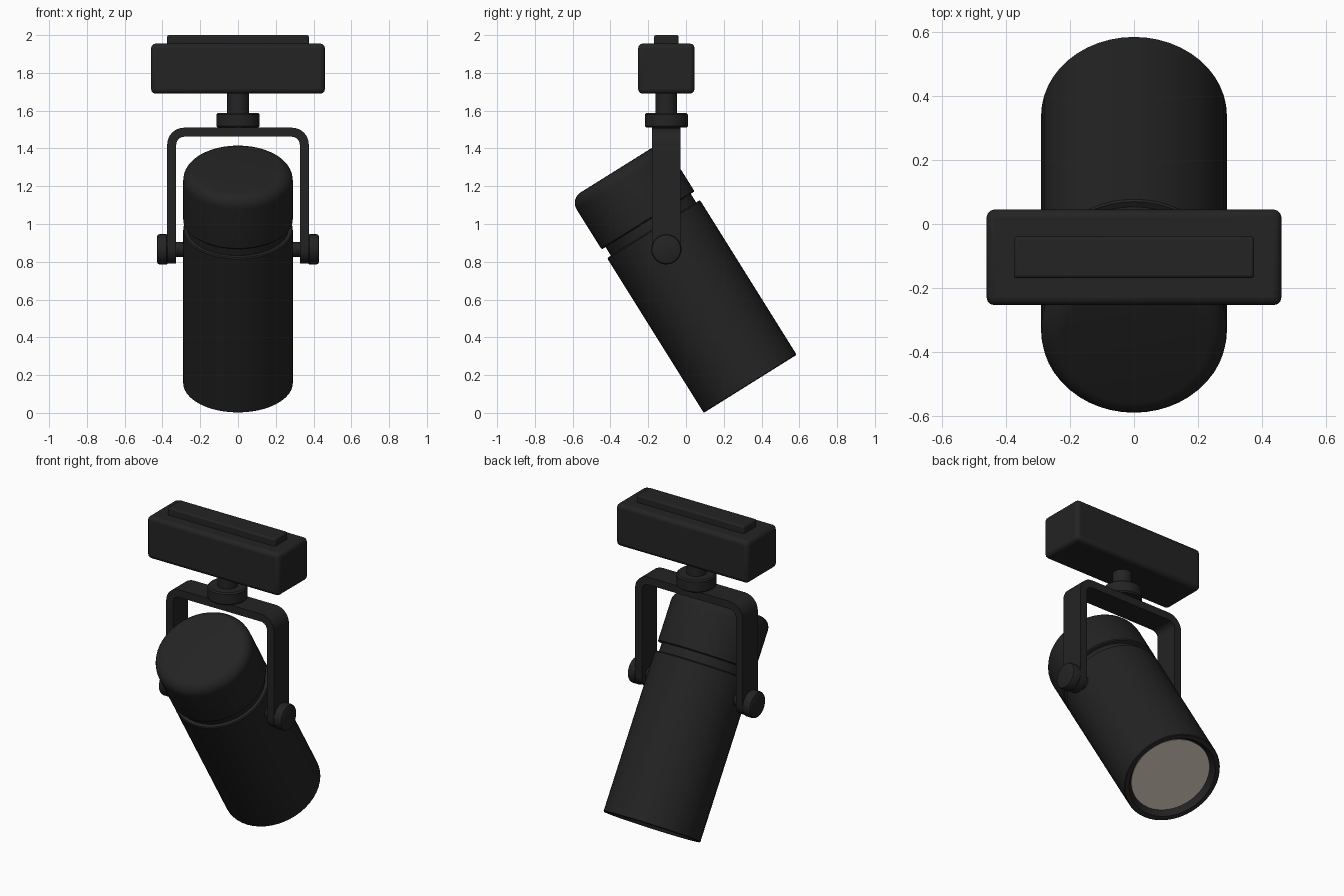
import bpy, bmesh
from math import sin, cos, pi, radians
from mathutils import Matrix, Vector

if "Cube" in bpy.data.objects:
    bpy.data.objects.remove(bpy.data.objects["Cube"])

Y0, ZP = -0.104, 0.866        # swivel axis y, pivot height
TILT = radians(32)


def material(name, color):
    m = bpy.data.materials.new(name)
    m.diffuse_color = color
    m.use_nodes = True
    m.node_tree.nodes["Principled BSDF"].inputs["Base Color"].default_value = m.diffuse_color
    return m


BLACK = material("black_metal", (0.017, 0.017, 0.017, 1))
GLASS = material("warm_lens", (0.55, 0.48, 0.41, 1))


def finish(name, bm, mat=BLACK, matrix=Matrix(), bevel=0, angle=35):
    bmesh.ops.recalc_face_normals(bm, faces=bm.faces)
    me = bpy.data.meshes.new(name)
    bm.to_mesh(me)
    bm.free()
    ob = bpy.data.objects.new(name, me)
    bpy.context.collection.objects.link(ob)
    me.materials.append(mat)
    ob.matrix_world = matrix
    bpy.ops.object.select_all(action='DESELECT')
    ob.select_set(True)
    bpy.context.view_layer.objects.active = ob
    bpy.ops.object.shade_smooth_by_angle(angle=radians(angle))
    if bevel:
        b = ob.modifiers.new("bevel", 'BEVEL')
        b.width, b.segments, b.limit_method = bevel, 3, 'ANGLE'
    return ob


def lathe(name, profile, matrix, mat=BLACK, n=48):
    """Revolve (radius, height) points about z, capping both ends."""
    bm = bmesh.new()
    rings = [[bm.verts.new((r * cos(2 * pi * i / n), r * sin(2 * pi * i / n), h))
              for i in range(n)] for r, h in profile]
    for a, b in zip(rings, rings[1:]):
        for i in range(n):
            j = (i + 1) % n
            bm.faces.new((a[i], a[j], b[j], b[i]))
    bm.faces.new(rings[0])
    bm.faces.new(rings[-1])
    return finish(name, bm, mat, matrix)


def box(name, size, centre, bevel):
    bm = bmesh.new()
    bmesh.ops.create_cube(bm, size=1)
    bmesh.ops.scale(bm, vec=size, verts=bm.verts)
    return finish(name, bm, matrix=Matrix.Translation(centre), bevel=bevel)


# Lamp head: can, groove and rounded rear cap, tilted about x
head = Matrix.Translation((0, 0.34, 0.154)) @ Matrix.Rotation(TILT, 4, 'X')
cap = [(0.225 + 0.065 * cos(a), 1.27 + 0.065 * sin(a))
       for a in [i * pi / 12 for i in range(7)]]
lathe("lamp_housing", [(0.238, 0.035), (0.262, 0.0), (0.286, 0.0), (0.29, 0.004),
                       (0.29, 0.96), (0.285, 0.966), (0.266, 0.966), (0.266, 1.02),
                       (0.285, 1.02), (0.29, 1.026)] + cap, head)
lathe("lens", [(0.237, 0.03), (0.237, 0.034)], head, GLASS)

# Yoke: flat U-strap with rounded corners and round ends
X, TOP, R, T, W = 0.375, 1.51, 0.09, 0.048, 0.075
half = []                                   # (outer, inner, half width) from end to top
for i in range(9):
    a = -pi / 2 * (1 - i / 8) + (0.05 if i == 0 else 0)
    z = ZP + W * sin(a)
    half.append(((X, z), (X - T, z), W * cos(a)))
for i in range(9):
    a = pi / 2 * i / 8
    c, s, cx, cz = cos(a), sin(a), X - R, TOP - R
    half.append(((cx + R * c, cz + R * s), (cx + (R - T) * c, cz + (R - T) * s), W))
sections = half + [((-o[0], o[1]), (-i[0], i[1]), w) for o, i, w in reversed(half)]
bm = bmesh.new()
loops = [[bm.verts.new(p) for p in ((o[0], Y0 - w, o[1]), (o[0], Y0 + w, o[1]),
                                    (i[0], Y0 + w, i[1]), (i[0], Y0 - w, i[1]))]
         for o, i, w in sections]
for a, b in zip(loops, loops[1:]):
    for k in range(4):
        m = (k + 1) % 4
        bm.faces.new((a[k], a[m], b[m], b[k]))
bm.faces.new(loops[0])
bm.faces.new(loops[-1])
finish("yoke", bm)

# Pivot pins and tightening knobs on both sides
for side, s in (("right", 1), ("left", -1)):
    axis = Matrix.Translation((0, Y0, ZP)) @ Matrix.Rotation(s * pi / 2, 4, 'Y')
    lathe(f"{side}_pivot_pin", [(0.04, 0.27), (0.04, 0.34)], axis, n=24)
    lathe(f"{side}_knob", [(0.07, 0.368), (0.08, 0.378), (0.08, 0.415),
                           (0.076, 0.425), (0.066, 0.43)], axis, n=32)

# Swivel collar and stem
up = Matrix.Translation((0, Y0, 0))
lathe("swivel_collar", [(0.106, 1.51), (0.114, 1.518), (0.114, 1.58), (0.106, 1.588)], up)
lathe("stem", [(0.057, 1.58), (0.057, 1.70)], up, n=32)

# Track adapter box and the plate on top
box("adapter_box", (0.92, 0.298, 0.265), (0, Y0, 1.8225), 0.024)
box("adapter_plate", (0.75, 0.13, 0.08), (0, Y0, 1.96), 0.01)
